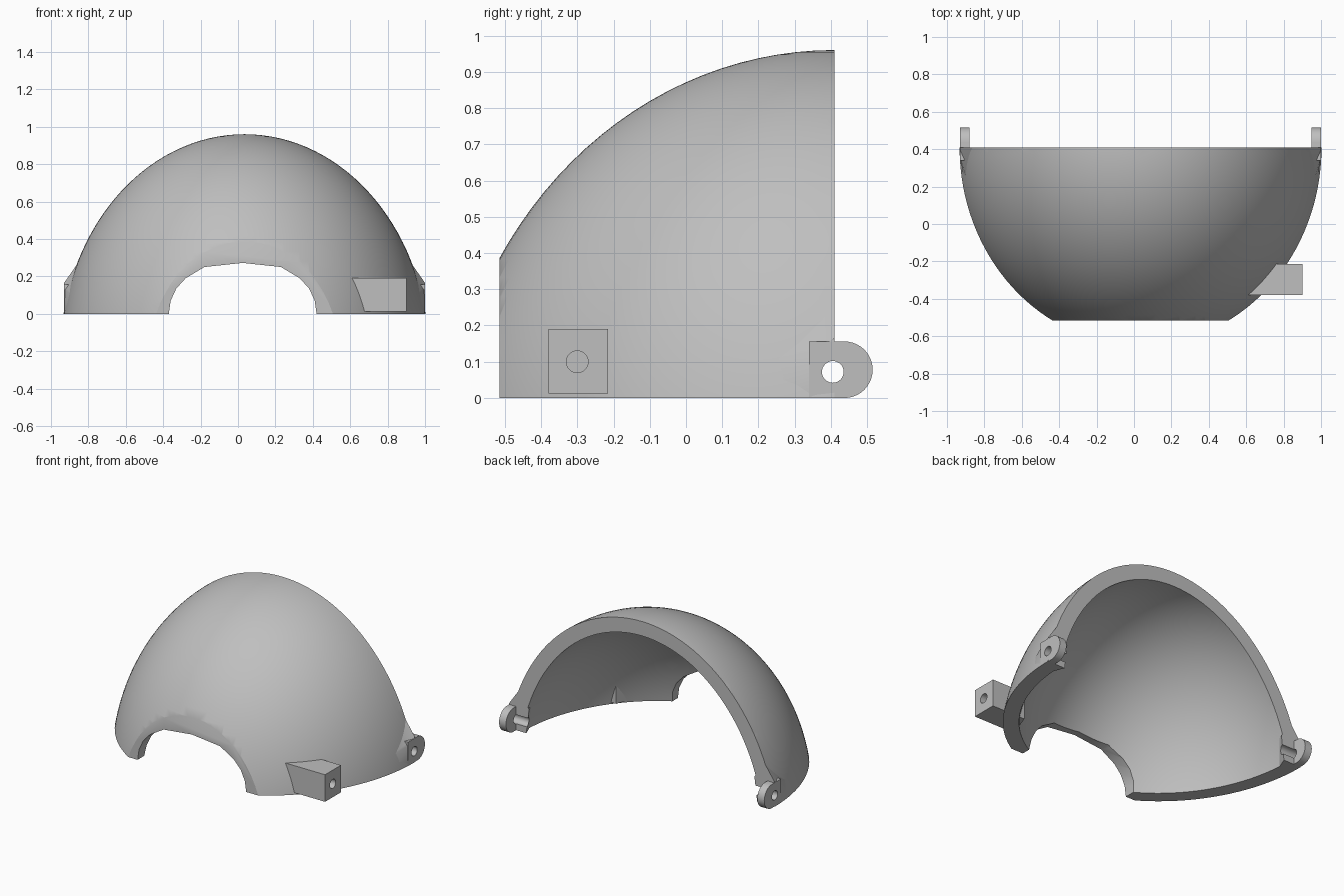
import bpy, bmesh, math
from mathutils import Matrix, Vector

cube = bpy.data.objects.get("Cube")
if cube:
    bpy.data.objects.remove(cube, do_unlink=True)

CX = 0.035      # symmetry plane of the dome
BACK = 0.41     # y of the open back rim
FRONT = -0.515  # y of the cut front face

grey = bpy.data.materials.new("plain grey")
grey.use_nodes = True
grey.diffuse_color = (0.52, 0.52, 0.52, 1)
grey.node_tree.nodes["Principled BSDF"].inputs["Base Color"].default_value = (0.52, 0.52, 0.52, 1)


def make(name, bm):
    bmesh.ops.recalc_face_normals(bm, faces=bm.faces[:])
    mesh = bpy.data.meshes.new(name)
    bm.to_mesh(mesh)
    bm.free()
    mesh.materials.append(grey)
    ob = bpy.data.objects.new(name, mesh)
    bpy.context.scene.collection.objects.link(ob)
    return ob


def ellipsoid(name, radii):
    bm = bmesh.new()
    place = Matrix.Translation((CX, BACK, -0.228)) @ Matrix.Diagonal((*radii, 1))
    bmesh.ops.create_uvsphere(bm, u_segments=128, v_segments=64, radius=1, matrix=place)
    return make(name, bm)


def box(name, low, high):
    bm = bmesh.new()
    low, high = Vector(low), Vector(high)
    place = Matrix.Translation((low + high) / 2) @ Matrix.Diagonal((*(high - low), 1))
    bmesh.ops.create_cube(bm, size=1, matrix=place)
    return make(name, bm)


def prism(name, points, offset):
    bm = bmesh.new()
    face = bm.faces.new([bm.verts.new(p) for p in points])
    extra = bmesh.ops.extrude_face_region(bm, geom=[face])["geom"]
    bmesh.ops.translate(bm, vec=offset, verts=[v for v in extra if isinstance(v, bmesh.types.BMVert)])
    return make(name, bm)


def rod(name, x0, x1, y, z, radius):
    ring = [(x0, y + radius * math.cos(a), z + radius * math.sin(a))
            for a in (math.tau * i / 32 for i in range(32))]
    return prism(name, ring, (x1 - x0, 0, 0))


def hull(name, points):
    bm = bmesh.new()
    for p in points:
        bm.verts.new(p)
    out = bmesh.ops.convex_hull(bm, input=bm.verts[:])
    loose = set(out["geom_interior"]) | set(out["geom_unused"])
    bmesh.ops.delete(bm, geom=[g for g in loose if isinstance(g, bmesh.types.BMVert)], context="VERTS")
    return make(name, bm)


def activate(ob):
    bpy.ops.object.select_all(action="DESELECT")
    ob.select_set(True)
    bpy.context.view_layer.objects.active = ob


def carve(ob, cutter, operation="DIFFERENCE"):
    mod = ob.modifiers.new("carve", "BOOLEAN")
    mod.operation, mod.solver, mod.object = operation, "EXACT", cutter
    activate(ob)
    bpy.ops.object.modifier_apply(modifier=mod.name)
    bpy.data.objects.remove(cutter, do_unlink=True)


def smooth(ob):
    activate(ob)
    bpy.ops.object.shade_smooth_by_angle(angle=math.radians(30))


# Domed shell: quarter of a hollow ellipsoid
shell = ellipsoid("dome_shell", (0.986, 1.08, 1.188))
carve(shell, box("keep_block", (-2, FRONT, 0), (2, BACK, 2)), "INTERSECT")
carve(shell, ellipsoid("hollow", (0.89, 0.99, 1.093)))

# Arched opening through the front face
half = [(0.395, -0.1), (0.395, 0), (0.385, 0.07), (0.355, 0.135), (0.305, 0.19), (0.205, 0.25)]
arch = half + [(0, 0.272)] + [(-x, z) for x, z in reversed(half)]
carve(shell, prism("arch_cutter", [(0.025 + x, FRONT - 0.1, z) for x, z in arch], (0, 0.3, 0)))
carve(shell, rod("pin_cutter", -2, 2, 0.405, 0.072, 0.03))
smooth(shell)

# Hinge lugs with pin holes, and the fairings that blend them into the shell
tab = [(0.34, 0), (0.437, 0)]
tab += [(0.437 + 0.078 * math.sin(a), 0.078 - 0.078 * math.cos(a))
        for a in (math.pi * i / 20 for i in range(1, 20))]
tab += [(0.437, 0.156), (0.34, 0.156)]
blend = [(0.965, BACK, 0), (0.965, BACK, 0.165), (0.895, BACK, 0.265),
         (0.965, 0.35, 0), (0.962, 0.35, 0.13), (0.942, 0.22, 0), (0.925, 0.22, 0.1),
         (0.84, BACK, 0), (0.82, BACK, 0.16), (0.875, 0.32, 0), (0.855, 0.32, 0.16)]
for side, s in (("left", 1), ("right", -1)):
    lug = prism(side + "_hinge_lug", [(CX + s * 0.915, y, z) for y, z in tab], (s * 0.05, 0, 0))
    fairing = hull(side + "_lug_fairing", [(CX + s * x, y, z) for x, y, z in blend])
    for ob in (lug, fairing):
        carve(ob, rod("pin_cutter", -2, 2, 0.405, 0.072, 0.03))
        smooth(ob)

# Side mounting block with a blind hole
plan = [(0.60, -0.38), (0.90, -0.38), (0.90, -0.215), (0.66, -0.215)]
block = prism("mounting_block", [(x, y, 0.012) for x, y in plan], (0, 0, 0.178))
carve(block, rod("screw_hole_cutter", 0.78, 1.0, -0.3, 0.1, 0.03))
smooth(block)
